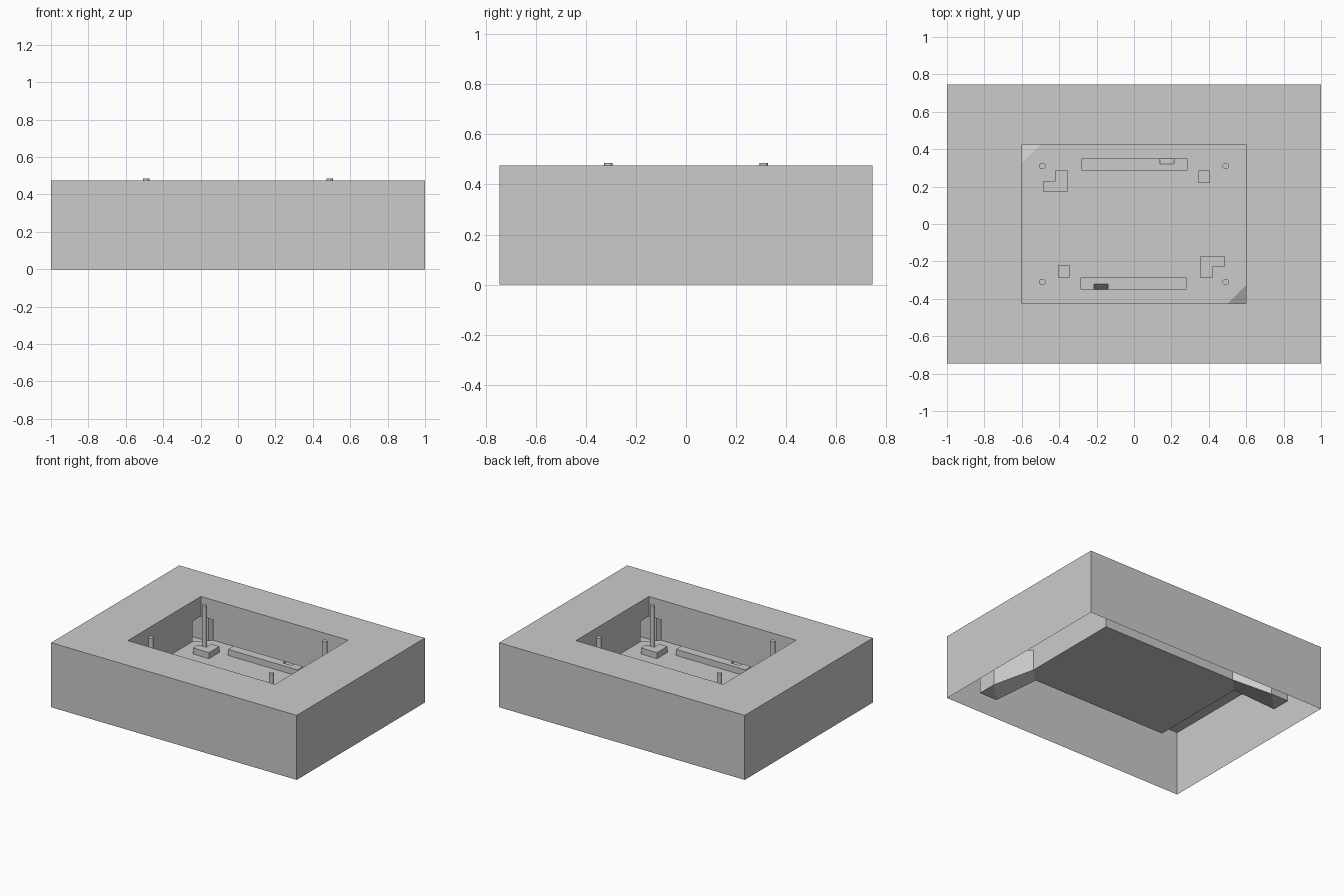
import bpy, bmesh, math
from mathutils import Matrix

old = bpy.data.objects.get("Cube")
if old:
    bpy.data.objects.remove(old, do_unlink=True)

grey = bpy.data.materials.new("plain grey")
grey.use_nodes = True
grey.diffuse_color = (0.6, 0.6, 0.6, 1)
grey.node_tree.nodes["Principled BSDF"].inputs["Base Color"].default_value = (0.6, 0.6, 0.6, 1)

W, D, TOP = 1.0, 0.745, 0.475      # outer half width, half depth, rim height
PX, PY, FLOOR = 0.6, 0.425, 0.18   # pocket half width, half depth, floor height
CUT, ROOF, LOW = 0.1, 0.33, 0.05   # drain corner cut, drain roof and bottom
BLOCK = 0.225                      # top of the raised blocks


def face(bm, pts):
    bm.faces.new([bm.verts.new(p) for p in pts])


def finish(name, bm, recalc=False):
    bmesh.ops.remove_doubles(bm, verts=bm.verts, dist=1e-4)
    if recalc:
        bmesh.ops.recalc_face_normals(bm, faces=bm.faces)
    mesh = bpy.data.meshes.new(name)
    bm.to_mesh(mesh)
    bm.free()
    mesh.materials.append(grey)
    ob = bpy.data.objects.new(name, mesh)
    bpy.context.collection.objects.link(ob)
    return ob


def turned_twin(bm):
    """Repeat everything half a turn around z."""
    copy = bmesh.ops.duplicate(bm, geom=bm.verts[:] + bm.edges[:] + bm.faces[:])
    verts = [g for g in copy["geom"] if isinstance(g, bmesh.types.BMVert)]
    bmesh.ops.rotate(bm, verts=verts, cent=(0, 0, 0), matrix=Matrix.Rotation(math.pi, 3, "Z"))


def prism(bm, outline, z0, z1):
    n = len(outline)
    low = [bm.verts.new((x, y, z0)) for x, y in outline]
    high = [bm.verts.new((x, y, z1)) for x, y in outline]
    bm.faces.new(low[::-1])
    bm.faces.new(high)
    for i in range(n):
        j = (i + 1) % n
        bm.faces.new((low[i], low[j], high[j], high[i]))


def rect(x0, y0, x1, y1):
    return [(x0, y0), (x1, y0), (x1, y1), (x0, y1)]


# Housing: open underneath, with a rim around the pocket
bm = bmesh.new()
outer, inner = rect(-W, -D, W, D), rect(-PX, -PY, PX, PY)
for i in range(4):
    j = (i + 1) % 4
    a, b, c, d = outer[i], outer[j], inner[j], inner[i]
    face(bm, [(*a, 0), (*b, 0), (*b, TOP), (*a, TOP)])
    face(bm, [(*a, TOP), (*b, TOP), (*c, TOP), (*d, TOP)])
finish("housing", bm)

# Pocket walls, notched at the two drain corners
bm = bmesh.new()
face(bm, [(PX, PY, FLOOR), (PX, PY, TOP), (PX, -PY, TOP), (PX, -PY, ROOF),
          (PX, CUT - PY, ROOF), (PX, CUT - PY, FLOOR)])
face(bm, [(-PX, -PY, FLOOR), (PX - CUT, -PY, FLOOR), (PX - CUT, -PY, ROOF),
          (PX, -PY, ROOF), (PX, -PY, TOP), (-PX, -PY, TOP)][::-1])
turned_twin(bm)
finish("pocket_walls", bm, True)

bm = bmesh.new()
face(bm, [(-PX, -PY, FLOOR), (PX - CUT, -PY, FLOOR), (PX, CUT - PY, FLOOR),
          (PX, PY, FLOOR), (CUT - PX, PY, FLOOR), (-PX, PY - CUT, FLOOR)])
finish("pocket_floor", bm)

# Drain chutes: a ramp leading down and outwards to a flat corner end
bm = bmesh.new()
a, b = (PX - CUT, -PY), (PX, CUT - PY)
ea, eb, tip = (0.675, -0.62), (0.82, -0.475), (0.82, -0.62)
face(bm, [(*a, FLOOR), (*ea, LOW), (*eb, LOW), (*b, FLOOR)])
face(bm, [(*a, FLOOR), (*a, ROOF), (*ea, ROOF), (*ea, LOW)])
face(bm, [(*b, FLOOR), (*eb, LOW), (*eb, ROOF), (*b, ROOF)])
face(bm, [(*ea, LOW), (*tip, LOW), (*eb, LOW)])
face(bm, [(*ea, LOW), (*ea, ROOF), (*tip, ROOF), (*tip, LOW)])
face(bm, [(*tip, LOW), (*tip, ROOF), (*eb, ROOF), (*eb, LOW)])
face(bm, [(*a, ROOF), (PX, -PY, ROOF), (*b, ROOF), (*eb, ROOF), (*tip, ROOF), (*ea, ROOF)])
turned_twin(bm)
finish("drain_chutes", bm)

# Raised corner brackets and small square blocks
bm = bmesh.new()
prism(bm, [(-0.485, 0.17), (-0.355, 0.17), (-0.355, 0.29), (-0.42, 0.29),
           (-0.42, 0.23), (-0.485, 0.23)], FLOOR, BLOCK)
turned_twin(bm)
finish("corner_brackets", bm, True)

bm = bmesh.new()
prism(bm, rect(0.345, 0.22, 0.405, 0.285), FLOOR, BLOCK)
turned_twin(bm)
finish("square_blocks", bm, True)

# Long bars, each with a sloped notch in its outer side
bm = bmesh.new()
n0, n1, mid, back = 0.14, 0.215, 0.32, 0.35
prism(bm, [(-0.28, 0.285), (0.285, 0.285), (0.285, back), (n1, back),
           (n1, mid), (n0, mid), (n0, back), (-0.28, back)], FLOOR, BLOCK)
face(bm, [(n0, mid, BLOCK), (n1, mid, BLOCK), (n1, back, FLOOR), (n0, back, FLOOR)][::-1])
turned_twin(bm)
finish("long_bars", bm)

# Four upright pins
for x in (-0.49, 0.49):
    for y in (-0.31, 0.31):
        bpy.ops.mesh.primitive_cylinder_add(
            vertices=32, radius=0.017, depth=0.485 - FLOOR,
            location=(x, y, (0.485 + FLOOR) / 2))
        pin = bpy.context.object
        pin.name = ("left" if x > 0 else "right") + ("_front" if y < 0 else "_back") + "_pin"
        pin.data.materials.append(grey)
        bpy.ops.object.shade_smooth_by_angle()
